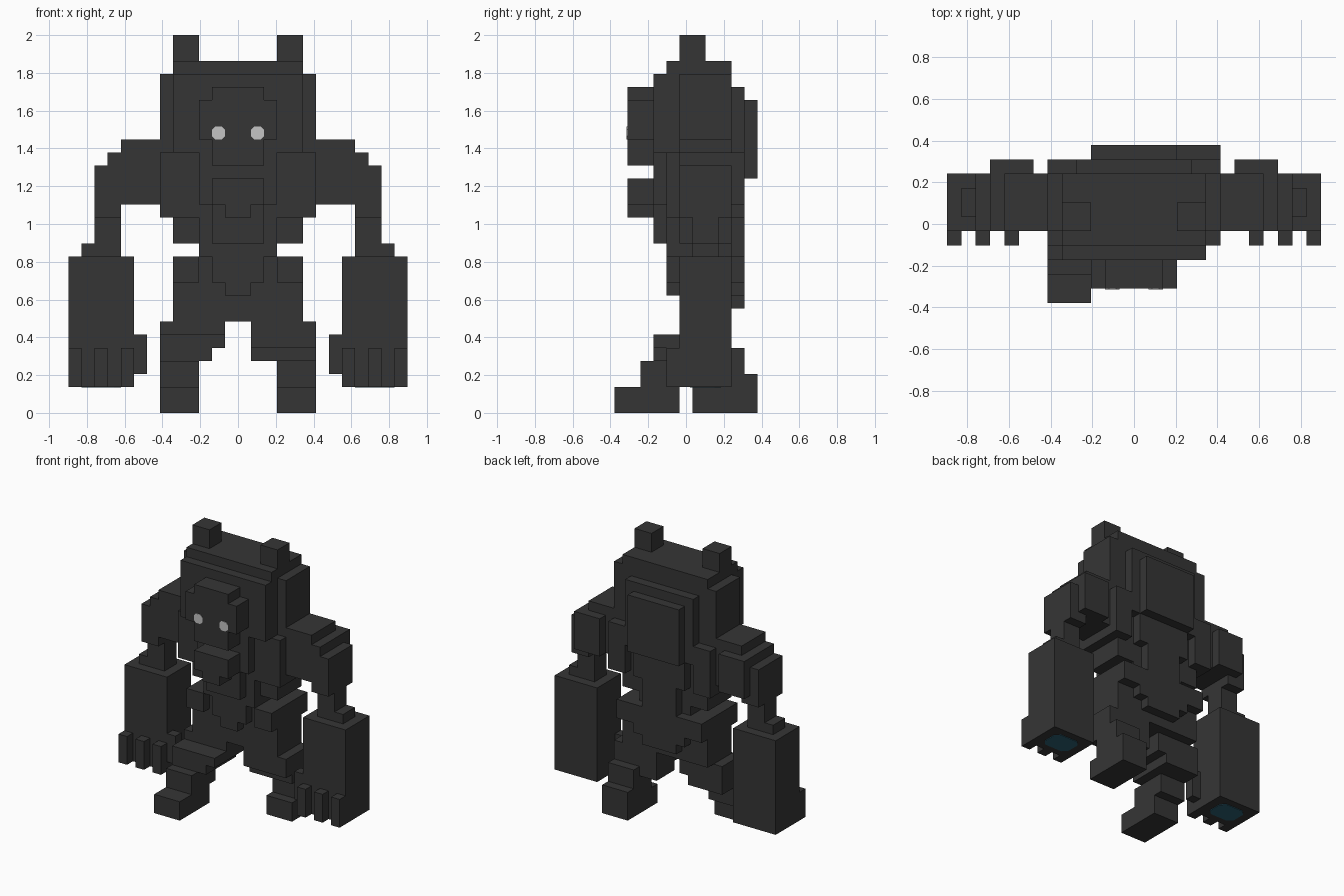
import bpy, bmesh
from mathutils import Vector

if "Cube" in bpy.data.objects:
    bpy.data.objects.remove(bpy.data.objects["Cube"], do_unlink=True)

U = 2 / 29  # size of one block


def material(name, rgb):
    m = bpy.data.materials.new(name)
    m.use_nodes = True
    m.diffuse_color = (*rgb, 1)
    bsdf = m.node_tree.nodes["Principled BSDF"]
    bsdf.inputs["Base Color"].default_value = (*rgb, 1)
    bsdf.inputs["Roughness"].default_value = 0.8
    return m


CHARCOAL = material("charcoal", (0.036, 0.036, 0.036))
EYE_GREY = material("eye_grey", (0.56, 0.56, 0.56))
TEAL = material("palm_teal", (0.025, 0.115, 0.17))


def finish(name, bm, mat):
    bmesh.ops.recalc_face_normals(bm, faces=bm.faces)
    bmesh.ops.scale(bm, vec=(U, U, U), verts=bm.verts)
    mesh = bpy.data.meshes.new(name)
    bm.to_mesh(mesh)
    bm.free()
    mesh.materials.append(mat)
    ob = bpy.data.objects.new(name, mesh)
    bpy.context.collection.objects.link(ob)
    return ob


def part(name, *boxes, flip=1):
    """Join boxes given as (x0, x1, y0, y1, z0, z1) in block units."""
    bm = bmesh.new()
    for x0, x1, y0, y1, z0, z1 in boxes:
        made = bmesh.ops.create_cube(bm, size=1)
        for v in made["verts"]:
            v.co = Vector((flip * (x0 + x1) / 2 + v.co.x * (x1 - x0),
                           (y0 + y1) / 2 + v.co.y * (y1 - y0),
                           (z0 + z1) / 2 + v.co.z * (z1 - z0)))
    return finish(name, bm, CHARCOAL)


def plate(name, centre, w, h, cut, u, v, n, mat):
    """Thin octagonal plate spanned by directions u and v, raised along n."""
    a, b = w / 2, h / 2
    outline = [(a, b - cut), (a - cut, b), (cut - a, b), (-a, b - cut),
               (-a, cut - b), (cut - a, -b), (a - cut, -b), (a, cut - b)]
    bm = bmesh.new()
    c, u, v, n = map(Vector, (centre, u, v, n))
    face = bm.faces.new([bm.verts.new(c + u * p + v * q) for p, q in outline])
    ext = bmesh.ops.extrude_face_region(bm, geom=[face])
    new = [g for g in ext["geom"] if isinstance(g, bmesh.types.BMVert)]
    bmesh.ops.translate(bm, vec=n * 0.06, verts=new)
    return finish(name, bm, mat)


# Head: stepped skull, face and back plates
part("head",
     (-5, 5, -2.5, 3.5, 20, 26),
     (-6, 6, -0.5, 3.5, 20, 26),
     (-5, 5, -1.5, 3.5, 26, 27))
part("face", (-2, 2, -4.5, -2.5, 19, 25), (-3, 3, -4.5, -2.5, 21, 24))
part("jaw", (-2, 2, -4.5, -2.5, 16, 18), (-1, 1, -4.5, -2.5, 15, 16))
part("back_plate", (-4, 4, 3.5, 4.5, 18, 25), (-3, 3, 4.5, 5.5, 18, 24))

# Torso: chest, waist and tapering spine
part("chest",
     (-5, 5, -0.5, 3.5, 13, 20),
     (-3, 3, -2.5, -0.5, 16, 20),
     (-3, 3, -1.5, -0.5, 12, 16),
     (-2, 2, -2.5, -0.5, 13, 16))
part("waist", (-3, 3, -0.5, 3.5, 12, 13))
part("spine", (-3, 3, 3.5, 4.5, 15, 18), (-2, 2, 3.5, 4.5, 12, 15))

# Hips with front and back flaps
part("hips", (-5, 5, -0.5, 3.5, 7, 12))
part("front_flap", (-2, 2, -1.5, -0.5, 10, 12), (-1, 1, -1.5, -0.5, 9, 10))
part("back_flap", (-3, 3, 3.5, 4.5, 9, 12), (-2, 2, 3.5, 4.5, 8, 9))

# Mirrored parts
for side, s in (("left", 1), ("right", -1)):
    part(side + "_ear", (3, 5, -0.5, 1.5, 27, 29), flip=s)
    part(side + "_chest_pad", (3, 6, -1.5, 3.5, 15, 20),
         (4, 6, 3.5, 4.5, 15, 20), flip=s)
    part(side + "_hip_pad", (3, 5, -1.5, -0.5, 10, 12),
         (3, 5, 3.5, 4.5, 10, 12), flip=s)
    part(side + "_upper_arm",
         (6, 9, -0.5, 3.5, 16, 21),
         (9, 10, -0.5, 3.5, 15, 20),
         (10, 11, -0.5, 3.5, 15, 19),
         (7, 10, 3.5, 4.5, 16, 20), flip=s)
    part(side + "_forearm",
         (9, 11, 0.5, 2.5, 12, 15), (9, 12, 0.5, 2.5, 12, 13), flip=s)
    part(side + "_hand", (8, 13, -0.5, 3.5, 2, 12), flip=s)
    part(side + "_thumb", (7, 8, -0.5, 0.5, 3, 6), flip=s)
    part(side + "_fingers",
         *[(x, x + 1, -1.5, -0.5, 2, 5) for x in (8, 10, 12)], flip=s)
    plate(side + "_eye", (1.5 * s, -4.5, 21.5), 1, 1, 0.25,
          (1, 0, 0), (0, 0, 1), (0, -1, 0), EYE_GREY)
    plate(side + "_palm", (10.5 * s, 1.5, 2), 3, 2.4, 0.5,
          (1, 0, 0), (0, 1, 0), (0, 0, -1), TEAL)

# Right leg strides forward
part("right_leg",
     (-6, -1, -0.5, 2.5, 5, 7),
     (-6, -1, -2.5, 2.5, 5, 6),
     (-6, -2, -2.5, 2.5, 4, 5),
     (-6, -3, -3.5, 0.5, 2, 4))
part("right_foot", (-6, -3, -5.5, -0.5, 0, 2))

# Left leg trails behind
part("left_leg",
     (1, 6, -0.5, 3.5, 5, 7),
     (1, 6, 0.5, 3.5, 4, 5),
     (3, 6, 1.5, 4.5, 3, 5))
part("left_foot", (3, 6, 0.5, 5.5, 0, 2), (3, 6, 1.5, 5.5, 2, 3))
